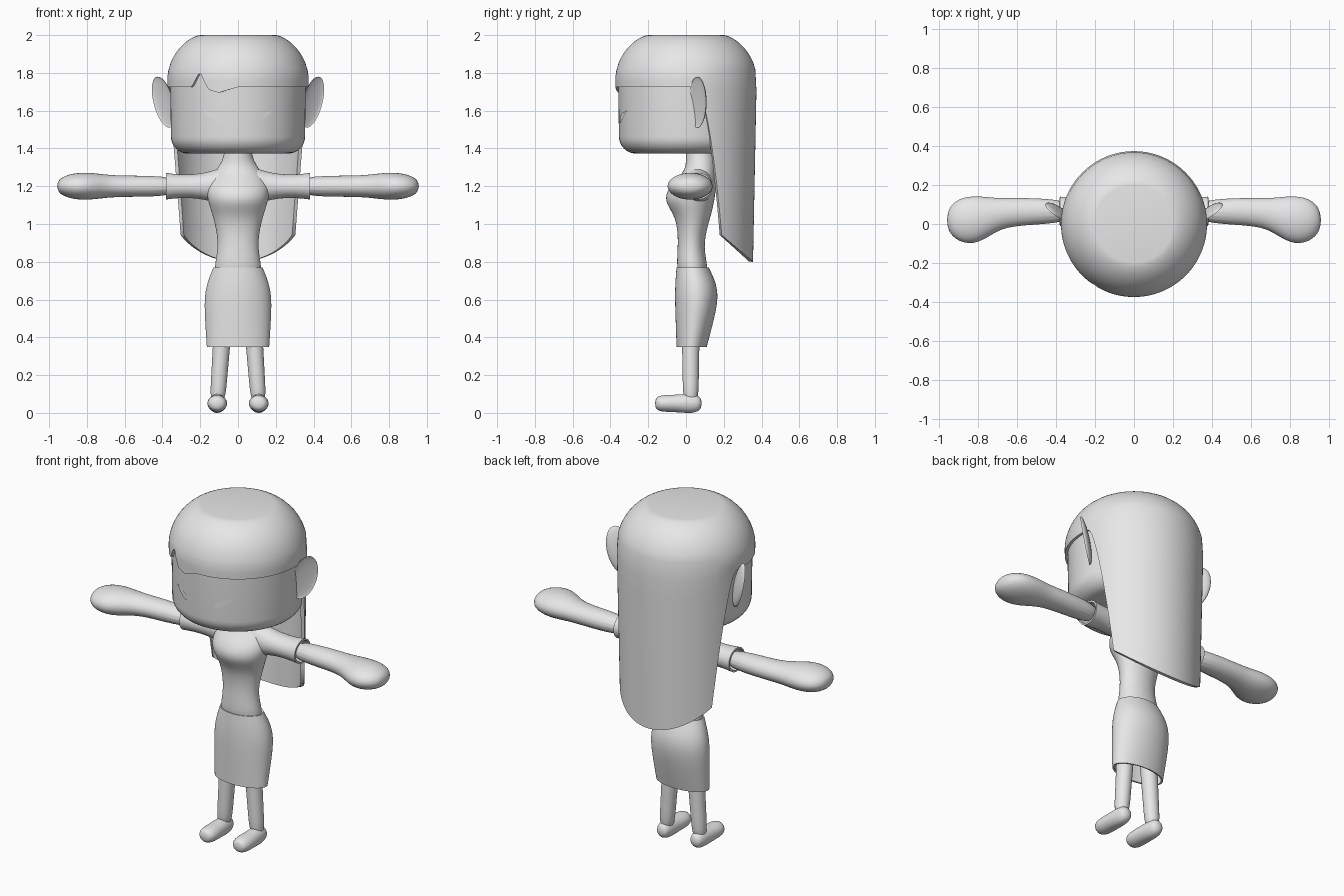
import bpy, bmesh
from math import sin, cos, pi, radians, sqrt
from mathutils import Vector

cube = bpy.data.objects.get("Cube")
if cube:
    bpy.data.objects.remove(cube, do_unlink=True)

grey = bpy.data.materials.new("plain_grey")
grey.use_nodes = True
grey.diffuse_color = (0.8, 0.8, 0.8, 1)
grey.node_tree.nodes["Principled BSDF"].inputs["Base Color"].default_value = grey.diffuse_color


def finish(name, bm, subsurf=0, thickness=0):
    """Turn a bmesh into a shaded object with its modifiers applied."""
    bmesh.ops.recalc_face_normals(bm, faces=bm.faces)
    mesh = bpy.data.meshes.new(name)
    bm.to_mesh(mesh)
    bm.free()
    mesh.materials.append(grey)
    obj = bpy.data.objects.new(name, mesh)
    bpy.context.collection.objects.link(obj)
    if subsurf:
        modifier = obj.modifiers.new("smooth", 'SUBSURF')
        modifier.levels = modifier.render_levels = subsurf
    if thickness:
        modifier = obj.modifiers.new("shell", 'SOLIDIFY')
        modifier.thickness = thickness
        modifier.offset = -1
    bpy.ops.object.select_all(action='DESELECT')
    obj.select_set(True)
    bpy.context.view_layer.objects.active = obj
    bpy.ops.object.convert(target='MESH')
    bpy.ops.object.shade_smooth_by_angle(angle=radians(50))
    return obj


def skin(bm, rings):
    """Join neighbouring closed rings of vertices with quads."""
    for lower, upper in zip(rings, rings[1:]):
        for i in range(len(lower)):
            j = (i + 1) % len(lower)
            bm.faces.new((lower[i], lower[j], upper[j], upper[i]))


def lerp(start, end, factor):
    return start + (end - start) * factor


def loft(name, axis, sections, side=1, caps=True, thickness=0, sides=16):
    """Skin ovals along an axis: (position, centre a, half a, centre b, half b)."""
    bm = bmesh.new()
    rings = []
    grow = 3 / (2 + cos(2 * pi / sides))  # offsets the smoothing shrinkage
    for pos, a_mid, a_half, b_mid, b_half in sections:
        ring = []
        for i in range(sides):
            turn = 2 * pi * i / sides
            a = a_mid + cos(turn) * a_half * grow
            b = b_mid + sin(turn) * b_half * grow
            x, y, z = {'x': (pos, a, b), 'y': (a, pos, b), 'z': (a, b, pos)}[axis]
            ring.append(bm.verts.new((x * side, y, z)))
        rings.append(ring)
    skin(bm, rings)
    if caps:
        bm.faces.new(rings[0])
        bm.faces.new(rings[-1])
    return finish(name, bm, 2, thickness)


def upright(rows):
    """Sections for the body: (height, half width, front, back)."""
    return [(z, 0, half, (front + back) / 2, (back - front) / 2)
            for z, half, front, back in rows]


# Head: a drum with a rounded lower edge
bm = bmesh.new()
steps = 8
corner = [pi / 2 * k / steps for k in range(steps + 1)]
profile = [(0.265 + 0.09 * sin(t), 1.463 - 0.09 * cos(t)) for t in corner]
profile.append((0.36, 1.8))
rings = []
for radius, z in profile:
    turns = [pi * i / 32 for i in range(64)]
    rings.append([bm.verts.new((radius * cos(t), radius * sin(t), z)) for t in turns])
skin(bm, rings)
bm.faces.new(rings[0])
bm.faces.new(rings[-1])
finish("head", bm)


# Hair: domed cap with a notched fringe, running into a long curtain behind
def hair_radius(z):
    brim, dome = 1.76, 0.24
    if z < brim:
        return 0.374 - 0.02 * (brim - z)
    rise = (z - brim) / dome
    return 0.2 + 0.174 * max(0, 1 - rise * rise) ** 0.65


def bump(value, centre, reach):
    return max(0, 1 - abs(value - centre) / reach)


def hem(degrees):
    temple, corner = 99, 122
    around = abs(degrees)
    if around <= temple:
        return 1.725 + 0.08 * bump(degrees, -33, 8) - 0.03 * bump(degrees, -16, 16)
    if around < corner:
        return lerp(1.72, 0.94, ((around - temple) / (corner - temple)) ** 1.6)
    return 1.1 + 0.3 * cos(radians(around))


bm = bmesh.new()
crown, rows = 1.82, 10
rings = [[] for _ in range(2 * rows)]
for degrees in range(-180, 180, 2):
    turn = radians(degrees)
    heights = [lerp(2, crown, (k / rows) ** 2) for k in range(rows)]
    heights += [lerp(crown, hem(degrees), k / (rows - 1)) for k in range(rows)]
    for ring, z in zip(rings, heights):
        radius = hair_radius(z)
        ring.append(bm.verts.new((radius * sin(turn), -radius * cos(turn), z)))
skin(bm, rings)
bm.faces.new(rings[0])
finish("hair", bm, thickness=0.02)

# Torso with neck, chest and waist
loft("torso", 'z', upright([
    (1.45, 0.07, 0, 0.15), (1.35, 0.07, 0, 0.15), (1.28, 0.12, 0, 0.16),
    (1.2, 0.17, -0.09, 0.16), (1.12, 0.16, -0.12, 0.15), (1.04, 0.13, -0.05, 0.13),
    (0.9, 0.1, -0.04, 0.09), (0.8, 0.12, -0.05, 0.11), (0.7, 0.13, -0.04, 0.12)]))

# Skirt, hollow underneath
loft("skirt", 'z', upright([
    (0.77, 0.13, -0.05, 0.12), (0.65, 0.18, -0.06, 0.18), (0.5, 0.175, -0.055, 0.15),
    (0.35, 0.165, -0.05, 0.11)]), caps=False, thickness=0.01)

arm_height = 1.2
for side, label in ((1, "left"), (-1, "right")):
    # Arm with a mitten hand: position, centre, half depth, half height
    arm = [(0.3, 0.065, 0.06, 0.055), (0.6, 0.065, 0.07, 0.055), (0.7, 0.05, 0.08, 0.06),
           (0.8, 0.02, 0.125, 0.075), (0.9, 0.02, 0.115, 0.065), (0.96, 0.02, 0.05, 0.03)]
    loft(label + "_arm", 'x', [(x, y, deep, arm_height, tall) for x, y, deep, tall in arm], side)

    # Sleeve running out of the shoulder to an open cuff
    sleeve = [(0.05, 0.08, 0.11), (0.18, 0.07, 0.065), (0.3, 0.07, 0.06), (0.38, 0.075, 0.07)]
    loft(label + "_sleeve", 'x', [(x, 0.065, deep, arm_height, tall) for x, deep, tall in sleeve],
         side, caps=False, thickness=0.01)

    # Tapered leg
    loft(label + "_leg", 'z', [
        (lerp(0.6, 0.04, k), lerp(0.07, 0.11, k), lerp(0.05, 0.04, k), 0.025, lerp(0.05, 0.04, k))
        for k in (0, 0.25, 0.5, 0.75, 1)], side)

    # Foot: position, half width, half height
    foot = [(0.085, 0.03, 0.03), (0.04, 0.045, 0.055), (-0.05, 0.05, 0.045),
            (-0.13, 0.055, 0.045), (-0.165, 0.03, 0.03)]
    loft(label + "_foot", 'y', [(y, 0.11, wide, 0.05, tall) for y, wide, tall in foot], side)

    # Cupped ear, swept back and leaning out at the top
    bm = bmesh.new()
    bmesh.ops.create_uvsphere(bm, u_segments=24, v_segments=16, radius=1)
    outward, forward = Vector((0.76, 0.65, 0)), Vector((0.65, -0.76, 0))
    for vert in bm.verts:
        across, depth, up = vert.co
        depth *= -0.01 if depth > 0 else 0.026
        place = Vector((0.395, 0.06, 1.645)) + up * Vector((0.03, 0, 0.135))
        place += outward * across * 0.07 + forward * depth
        vert.co = (place.x * side, place.y, place.z)
    finish(label + "_ear", bm)

    # Slanted teardrop eye, a plate hugging the face
    bm = bmesh.new()
    outline = []
    for i in range(16):
        turn = pi * i / 8
        along = cos(turn)
        x = 0.14 + 0.05 * along
        z = 1.575 + 0.03 * along + 0.015 * sin(turn) * (1 - along)
        outline.append(bm.verts.new((x * side, -sqrt(0.362 ** 2 - x * x), z)))
    bm.faces.new(outline)
    plate = finish(label + "_eye", bm)
    if plate.data.polygons[0].normal.y > 0:
        plate.data.flip_normals()
